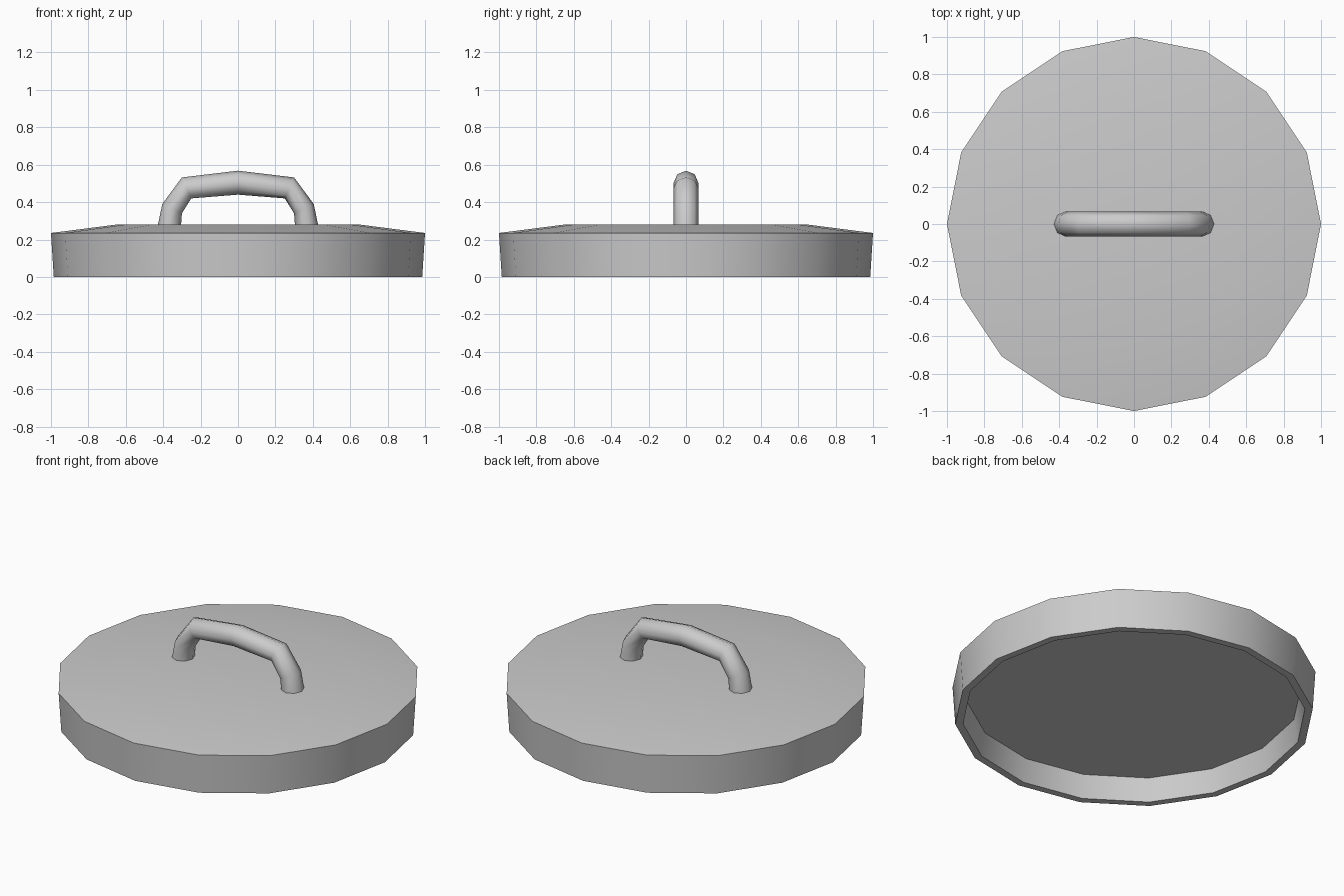
import bpy
from math import sin, cos, pi, radians

if "Cube" in bpy.data.objects:
    bpy.data.objects.remove(bpy.data.objects["Cube"])


def make_object(name, verts, faces, angle):
    mesh = bpy.data.meshes.new(name)
    mesh.from_pydata(verts, [], faces)
    mesh.update()
    obj = bpy.data.objects.new(name, mesh)
    bpy.context.collection.objects.link(obj)
    bpy.ops.object.select_all(action='DESELECT')
    obj.select_set(True)
    bpy.context.view_layer.objects.active = obj
    bpy.ops.object.shade_smooth_by_angle(angle=radians(angle))
    return obj


def skin(rings, n):
    """Join equal-sized rings with quads and cap both ends."""
    verts = [v for ring in rings for v in ring]
    faces = [list(range(n))[::-1]]
    for r in range(len(rings) - 1):
        for i in range(n):
            j = (i + 1) % n
            faces.append([r * n + i, r * n + j, (r + 1) * n + j, (r + 1) * n + i])
    faces.append([(len(rings) - 1) * n + i for i in range(n)])
    return verts, faces


# Lid: recessed underside, thin rim, flared wall, shallow sloped top
SIDES = 16
lid_profile = [(0.92, 0.14), (0.942, 0.0), (0.985, 0.0), (1.0, 0.235), (0.65, 0.28)]
lid_rings = [[(r * cos(2 * pi * i / SIDES), r * sin(2 * pi * i / SIDES), z)
              for i in range(SIDES)] for r, z in lid_profile]
make_object("lid", *skin(lid_rings, SIDES), 30)

# Handle: eight-sided tube, each section given by its outer and inner (x, z) point
TUBE = 8
half = [((-0.43, 0.27), (-0.305, 0.27)), ((-0.405, 0.39), (-0.30, 0.34)),
        ((-0.30, 0.532), (-0.25, 0.42)), ((0.0, 0.568), (0.0, 0.44))]
mirrored = [((-o[0], o[1]), (-n[0], n[1])) for o, n in half[-2::-1]]
handle_rings = []
for (ox, oz), (ix, iz) in half + mirrored:
    ring = []
    for i in range(TUBE):
        a = 2 * pi * i / TUBE
        t = (1 + cos(a)) / 2
        ring.append((ix + (ox - ix) * t, -0.066 * sin(a), iz + (oz - iz) * t))
    handle_rings.append(ring)
handle = make_object("handle", *skin(handle_rings, TUBE), 50)

# Make the handle normals face outward
bpy.ops.object.mode_set(mode='EDIT')
bpy.ops.mesh.select_all(action='SELECT')
bpy.ops.mesh.normals_make_consistent(inside=False)
bpy.ops.object.mode_set(mode='OBJECT')
